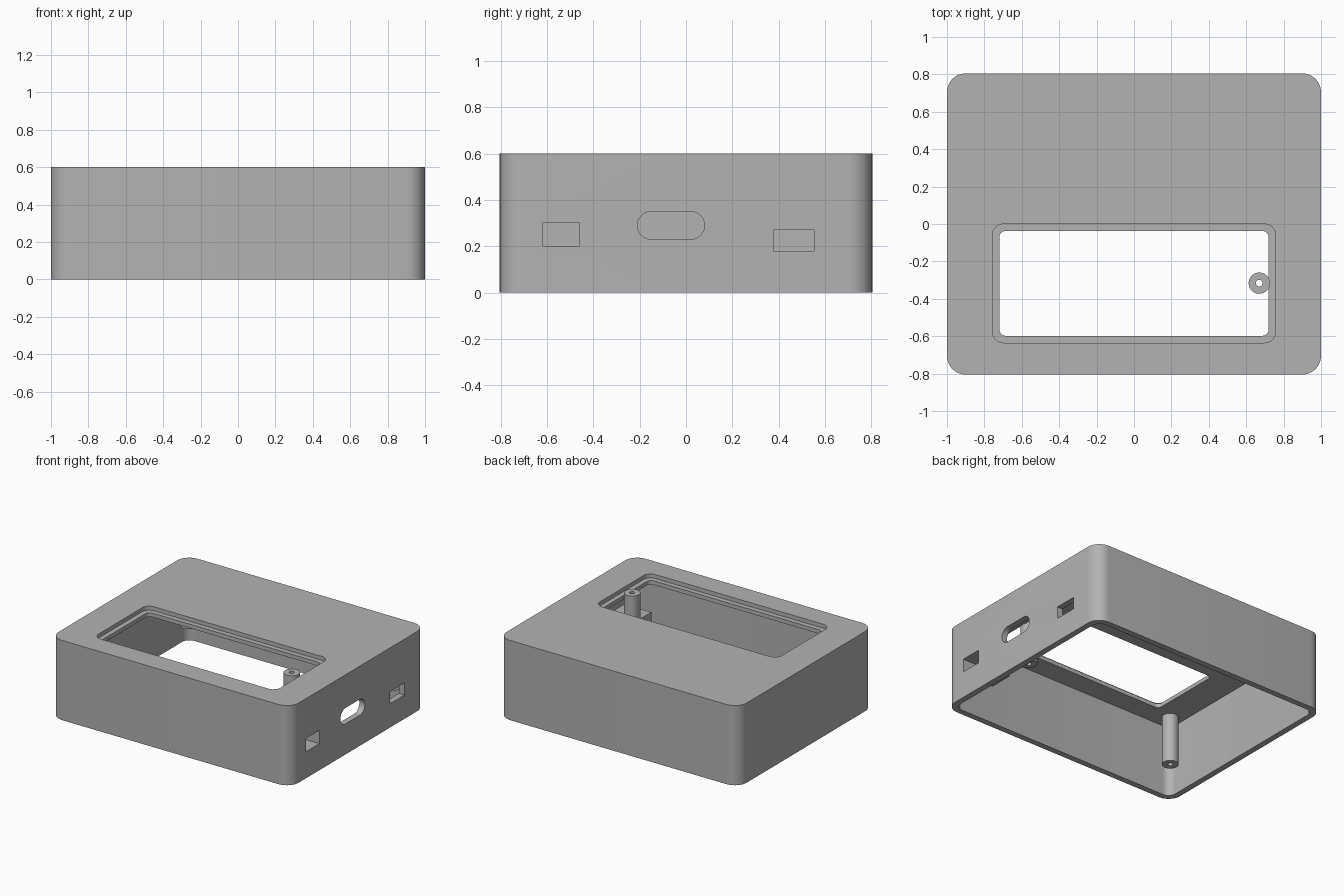
import bpy, bmesh
from math import cos, sin, pi, radians
from mathutils import Matrix

if "Cube" in bpy.data.objects:
    bpy.data.objects.remove(bpy.data.objects["Cube"], do_unlink=True)

grey = bpy.data.materials.new("light grey plastic")
grey.use_nodes = True
colour = (0.45, 0.45, 0.45, 1)
grey.diffuse_color = colour
grey.node_tree.nodes["Principled BSDF"].inputs["Base Color"].default_value = colour


def prism(name, u, v, w, r=0.0, side=False, steps=10):
    """Rounded rectangle u by v, extruded over w; along z, or along x if side."""
    pts = []
    corners = [(u[1] - r, v[1] - r), (u[0] + r, v[1] - r),
               (u[0] + r, v[0] + r), (u[1] - r, v[0] + r)]
    for i, (cu, cv) in enumerate(corners):
        for k in range(steps + 1 if r else 1):
            a = (i + k / steps) * pi / 2
            pts.append((cu + r * cos(a), cv + r * sin(a)))
    bm = bmesh.new()
    face = bm.faces.new([bm.verts.new((a, b, w[0])) for a, b in pts])
    top = bmesh.ops.extrude_face_region(bm, geom=[face])["geom"]
    bmesh.ops.translate(bm, vec=(0, 0, w[1] - w[0]),
                        verts=[g for g in top if isinstance(g, bmesh.types.BMVert)])
    bmesh.ops.remove_doubles(bm, verts=bm.verts, dist=1e-5)
    if side:  # cycle the axes so that the prism runs along x
        bm.transform(Matrix(((0, 0, 1, 0), (1, 0, 0, 0), (0, 1, 0, 0), (0, 0, 0, 1))))
    bmesh.ops.recalc_face_normals(bm, faces=bm.faces)
    mesh = bpy.data.meshes.new(name)
    bm.to_mesh(mesh)
    bm.free()
    mesh.materials.append(grey)
    ob = bpy.data.objects.new(name, mesh)
    bpy.context.collection.objects.link(ob)
    return ob


def cut(ob, *cutters):
    for c in cutters:
        c.hide_render = True
        c.hide_set(True)
        c.display_type = "WIRE"
        mod = ob.modifiers.new("cut " + c.name, "BOOLEAN")
        mod.operation = "DIFFERENCE"
        mod.solver = "EXACT"
        mod.object = c


def finish(ob):
    """Apply the cuts, drop the cutters and smooth the round walls."""
    bpy.context.view_layer.update()
    cutters = [m.object for m in ob.modifiers]
    mesh = bpy.data.meshes.new_from_object(
        ob.evaluated_get(bpy.context.evaluated_depsgraph_get()))
    ob.modifiers.clear()
    ob.data = mesh
    for c in cutters:
        bpy.data.objects.remove(c, do_unlink=True)
    bpy.ops.object.select_all(action="DESELECT")
    ob.select_set(True)
    bpy.context.view_layer.objects.active = ob
    bpy.ops.object.shade_smooth_by_angle(angle=radians(30))


# Case: rounded shell, open underneath
W, D, H, T = 1.0, 0.805, 0.6, 0.045
case = prism("case", (-W, W), (-D, D), (0, H), 0.1)
through = (W - 0.1, W + 0.1)
cut(case,
    prism("cavity", (T - W, W - T), (T - D, D - T), (-0.1, H - 0.06), 0.06),
    # Screen window with a stepped ledge
    prism("ledge", (-0.757, 0.757), (-0.635, 0), (H - 0.03, H + 0.1), 0.06),
    prism("window", (-0.72, 0.72), (-0.598, -0.037), (H - 0.2, H + 0.1), 0.035),
    # Ports in the side wall
    prism("switch slot", (-0.62, -0.46), (0.2, 0.3), through, side=True),
    prism("oval port", (-0.21, 0.08), (0.23, 0.35), through, 0.0599, True),
    prism("round port", (0.16, 0.284), (0.23, 0.354), through, 0.0619, True),
    prism("rear slot", (0.378, 0.552), (0.18, 0.27), through, side=True))
finish(case)

# Hollow housing behind the front slot
housing = prism("slot_housing", (-0.63, -0.45), (0.19, 0.31), (0.73, W - T + 0.002), side=True)
cut(housing, prism("pocket", (-0.62, -0.46), (0.2, 0.3), (0.74, W), side=True))
finish(housing)


# Screw posts with a bored hole
def post(name, x, y, z, r=0.057, bore=0.018):
    ob = prism(name, (x - r, x + r), (y - r, y + r), z, r)
    cut(ob, prism("bore", (x - bore, x + bore), (y - bore, y + bore),
                  (z[0] - 0.1, z[1] + 0.1), bore))
    finish(ob)


post("window_post", 0.67, -0.316, (0.25, 0.594))
for name, x, y in (("front_right_post", -0.86, -0.64),
                   ("back_right_post", -0.86, 0.64),
                   ("back_left_post", 0.86, 0.64)):
    post(name, x, y, (0.17, H - 0.058))
